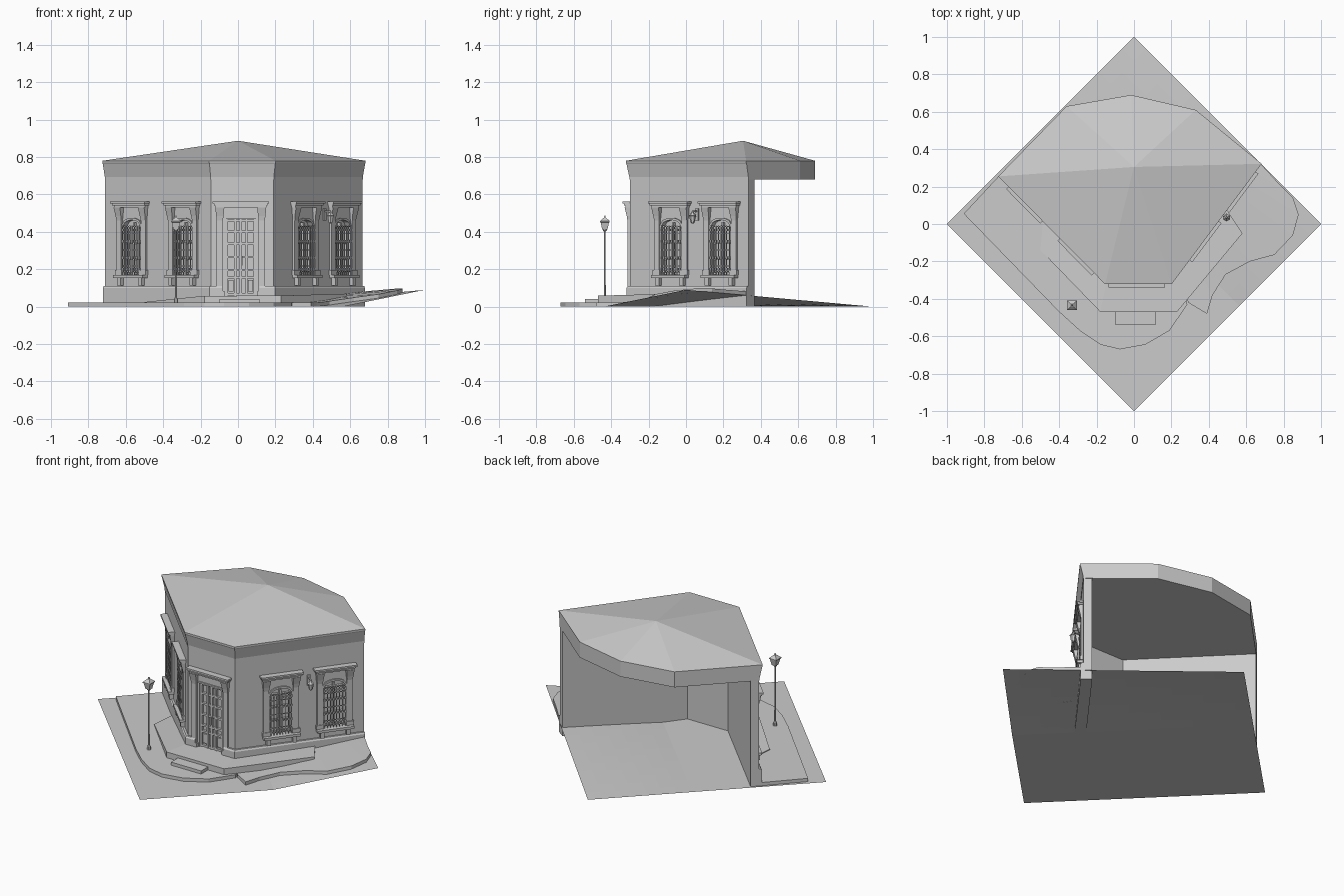
import bpy, bmesh, math
from mathutils import Vector, Matrix

if "Cube" in bpy.data.objects:
    bpy.data.objects.remove(bpy.data.objects["Cube"])

I4 = Matrix.Identity(4)
# Wall corners in plan: left end, front corners, right end
A, B, C, D = [Vector(p) for p in ((-0.71, 0.27), (-0.145, -0.30), (0.19, -0.30), (0.665, 0.335))]
WALLS = [A, B, C, D]


class Part:
    """Collects simple solids into one named object."""
    def __init__(self, name, mat=I4):
        self.name, self.mat, self.bm = name, mat, bmesh.new()

    def rings(self, rings, caps=True, closed=True):
        rs = [[self.bm.verts.new(self.mat @ Vector(p)) for p in r] for r in rings]
        n = len(rs[0])
        for a, b in zip(rs, rs[1:]):
            for i in range(n if closed else n - 1):
                j = (i + 1) % n
                self.bm.faces.new((a[i], a[j], b[j], b[i]))
        if caps:
            self.bm.faces.new(rs[0][::-1])
            self.bm.faces.new(rs[-1])
        return rs

    def box(self, x0, x1, y0, y1, z0, z1):
        self.rings([[(x0, y0, z), (x1, y0, z), (x1, y1, z), (x0, y1, z)] for z in (z0, z1)])

    def lathe(self, cx, cy, profile, n):
        self.rings([[(cx + r * math.cos((i + .5) * math.tau / n), cy + r * math.sin((i + .5) * math.tau / n), z)
                     for i in range(n)] for r, z in profile])

    def done(self):
        bmesh.ops.recalc_face_normals(self.bm, faces=self.bm.faces)
        me = bpy.data.meshes.new(self.name)
        self.bm.to_mesh(me)
        self.bm.free()
        ob = bpy.data.objects.new(self.name, me)
        bpy.context.collection.objects.link(ob)
        return ob


def offset(pts, d):
    """Mitred outward offset of an open plan path."""
    nr = [Vector(((q - p).y, -(q - p).x)).normalized() for p, q in zip(pts, pts[1:])]
    out = []
    for i, p in enumerate(pts):
        a, b = nr[max(i - 1, 0)], nr[min(i, len(nr) - 1)]
        m = (a + b).normalized()
        out.append(p + m * (d / m.dot(a)))
    return out


def sweep(name, pts, profile):
    part = Part(name)
    cols = [[(*p, z) for p in offset(pts, d)] for d, z in profile]
    part.rings([[c[i] for c in cols] for i in range(len(pts))])
    return part.done()


def frame(p, q):
    """Wall space: x along the wall, -y outward."""
    u = (q - p).normalized()
    return Matrix(((u.x, -u.y, 0, p.x), (u.y, u.x, 0, p.y), (0, 0, 1, 0), (0, 0, 0, 1)))


def ground_z(x, y):
    return 0.09 * max(0, (x + y - 0.12) / 0.88) * (x - y + 1) / 2


# Ground sheet, rising at the right corner
ground = Part("ground")
N = 16
grid = []
for i in range(N + 1):
    row = []
    for j in range(N + 1):
        u, v = i * 2 / N - 1, j * 2 / N - 1
        x, y = (u + v) / 2, (u - v) / 2
        row.append((x, y, ground_z(x, y)))
    grid.append(row)
ground.rings(grid, caps=False, closed=False)
ground.done()


def slab(name, outer, inner, top):
    """Paving strip between an outer curb line and an inner wall line."""
    part = Part(name)
    part.rings([[(*o, ground_z(*o)), (*o, top(*o)), (*i, top(*i)), (*i, ground_z(*i))]
                for o, i in zip(outer, inner)])
    part.done()


def along(*tp):
    return [tuple(p.lerp(q, t)) for p, q, t in tp]


# Pavement, sloping side pavement, terrace and entrance step
paved = lambda x, y: ground_z(x, y) + 0.021
slab("pavement",
     [(-.91, .055), (-.4, -.47), (-.29, -.57), (-.18, -.645), (-.075, -.67), (.06, -.645), (.19, -.57), (.285, -.43)],
     along((A, B, 0), (A, B, .7), (A, B, .9), (B, C, 0), (B, C, .3), (B, C, .6), (B, C, 1), (C, D, .08)), paved)
slab("side_pavement",
     [(.29, -.42), (.39, -.48), (.42, -.38), (.49, -.27), (.62, -.2), (.75, -.165), (.85, -.06), (.88, .05), (.85, .14), (.78, .21)],
     along(*[(C, D, t) for t in (.08, .14, .22, .34, .5, .62, .74, .84, .93, 1)]), paved)
slab("terrace", [(-.5, -.14), (-.18, -.47), (.23, -.47), (.58, -.05)],
     along((A, B, .4), (B, C, 0), (C, D, 0), (C, D, .62)),
     lambda x, y: 0.025 if x < -.3 else 0.058 + 0.03 * max(0, x - .2))
step = Part("entrance_step")
step.box(-.1, .115, -.54, -.46, 0, .041)
step.done()

# Walls, with plinth and cornice
walls = sweep("walls", WALLS, [(0, 0), (0, .69), (-.05, .69), (-.05, 0)])
FL, FF, FR = frame(A, B), frame(B, C), frame(C, D)
L = (B - A).length
PLINTH = [(.018, 0), (.018, .1), (.012, .11), (-.01, .11), (-.01, 0)]
DX = 0.16
sweep("plinth_left", [A, B, Vector((B.x + DX - .1, B.y))], PLINTH)
sweep("plinth_right", [Vector((B.x + DX + .1, C.y)), C, D], PLINTH)
sweep("cornice", WALLS, [(-.01, .68), (.003, .68), (.003, .72), (.009, .735), (.012, .75), (.022, .77), (.022, .78), (-.01, .78)])

# Roof with fascia
back = [(.33, .61), (-.015, .69), (-.36, .63)]
roof = Part("roof")
low = [(*p, .68) for p in [*WALLS, *back]]
top = [(*p, .78) for p in [*offset(WALLS, .022), *back]]
rs = roof.rings([low, top], caps=False)
roof.bm.faces.new(rs[0])
apex = roof.bm.verts.new((0, .305, .887))
for a, b in zip(rs[1], rs[1][1:] + rs[1][:1]):
    roof.bm.faces.new((a, b, apex))
roof.done()


def arch(cx, hw, z0, spring, crown, y, n=8):
    pts = [(cx - hw, y, z0)]
    for i in range(n + 1):
        t = -1 + 2 * i / n
        pts.append((cx + hw * t, y, spring + (crown - spring) * math.sqrt(max(0, 1 - t * t))))
    return pts + [(cx + hw, y, z0)]


def surround(part, c, hw, z0, top):
    """Pilasters with brackets carrying a moulded lintel."""
    for s in (-1, 1):
        x = c + s * hw
        part.box(x - .017, x + .017, -.012, .005, z0, top - .03)
        part.box(x - .024, x + .024, -.017, .005, z0, z0 + .025)
        part.rings([[(x - w, -d, z), (x + w, -d, z), (x + w, .005, z), (x - w, .005, z)]
                    for w, d, z in ((.016, .013, top - .1), (.02, .017, top - .075), (.024, .028, top - .03))])
    for e, d, z in ((.026, .024, top - .03), (.032, .032, top - .02), (.038, .04, top - .009)):
        part.box(c - hw - e, c + hw + e, -d, .005, z, z + .0115)


def window(tag, M, c):
    s = Part(tag + "_surround", M)
    surround(s, c, .092, .17, .56)
    s.box(c - .112, c + .112, -.035, .005, .152, .168)
    for k in (-.08, .08):
        s.box(c + k - .012, c + k + .012, -.025, .005, .112, .152)
    # arched moulding
    s.rings([[*p] for p in zip(arch(c, .068, .168, .425, .463, -.008), arch(c, .078, .168, .43, .475, -.008),
                               arch(c, .078, .168, .43, .475, .003), arch(c, .068, .168, .425, .463, .003))])
    s.done()
    w = Part(tag + "_sash", M)
    w.box(c - .006, c + .006, .008, .03, .168, .45)
    for z in (.172, .25, .335, .415):
        w.box(c - .068, c + .068, .01, .03, z, z + .01)
    for k in (-.062, .062):
        w.box(c + k - .006, c + k + .006, .008, .03, .168, .43)
    w.done()
    g = Part(tag + "_grille", M)
    for z in (.185, .215, .3, .39, .425):
        g.box(c - .066, c + .066, -.014, -.009, z, z + .005)
    for i in range(8):
        x = c - .063 + i * .018
        g.box(x - .002, x + .002, -.014, -.01, .17, .435)
        for z in (.2, .262, .35, .41):
            g.box(x - .005, x + .005, -.016, -.008, z - .006, z + .006)
    g.done()


# Windows and the recesses cut for them
cuts = []
openings = [("left_outer_window", FL, L - .595), ("left_inner_window", FL, L - .205),
            ("right_inner_window", FR, .28), ("right_outer_window", FR, .61)]
for tag, M, c in openings:
    window(tag, M, c)
    k = Part("recess_cutter", M)
    k.rings([arch(c, .069, .168, .425, .464, y) for y in (-.05, .025)])
    cuts.append(k.done())
k = Part("recess_cutter", FF)
k.box(DX - .08, DX + .08, -.05, .025, .058, .47)
cuts.append(k.done())
for ob in cuts:
    m = walls.modifiers.new("recess", 'BOOLEAN')
    m.operation, m.object, m.solver = 'DIFFERENCE', ob, 'EXACT'
deps = bpy.context.evaluated_depsgraph_get()
mesh = bpy.data.meshes.new_from_object(walls.evaluated_get(deps))
walls.modifiers.clear()
walls.data = mesh
for ob in cuts:
    bpy.data.objects.remove(ob)

# Entrance: surround, then door with glazed leaf panels
ds = Part("door_surround", FF)
surround(ds, DX, .112, .058, .56)
ds.box(DX - .09, DX + .09, -.008, .005, .47, .48)
ds.done()
door = Part("door", FF)
for x in (-.074, -.03, .0, .03, .074):
    door.box(DX + x - .006, DX + x + .006, .008, .03, .058, .47)
for z in (.06, .15, .19, .26, .33, .395, .455):
    door.box(DX - .08, DX + .08, .01, .03, z, z + .012)
for x in (-.052, .052):
    door.box(DX + x - .014, DX + x + .014, .014, .03, .082, .142)
door.box(DX + .004, DX + .01, -.002, .012, .22, .27)
door.done()

# Street lamp
lamp = Part("street_lamp")
lx, ly = -.332, -.434
lamp.lathe(lx, ly, [(.012, .015), (.012, .04), (.006, .05), (.0045, .2), (.0045, .4), (.012, .408), (.012, .414)], 8)
lamp.lathe(lx, ly, [(.02, .412), (.031, .45), (.037, .452), (.037, .457), (.014, .473), (.008, .475), (.003, .487)], 4)
lamp.done()

# Wall lantern on a bracket
wl = Part("wall_lantern")
wx, wy = .495, .035
wl.lathe(wx, wy, [(.006, .445), (.012, .452), (.018, .485), (.021, .487), (.008, .502), (.003, .512)], 6)
wl.done()
arm = Part("lantern_bracket", FR)
s = (FR.inverted() @ Vector((wx, wy, 0)))
arm.box(s.x - .004, s.x + .004, s.y, .005, .506, .513)
arm.box(s.x - .01, s.x + .01, -.008, .005, .46, .525)
arm.done()
